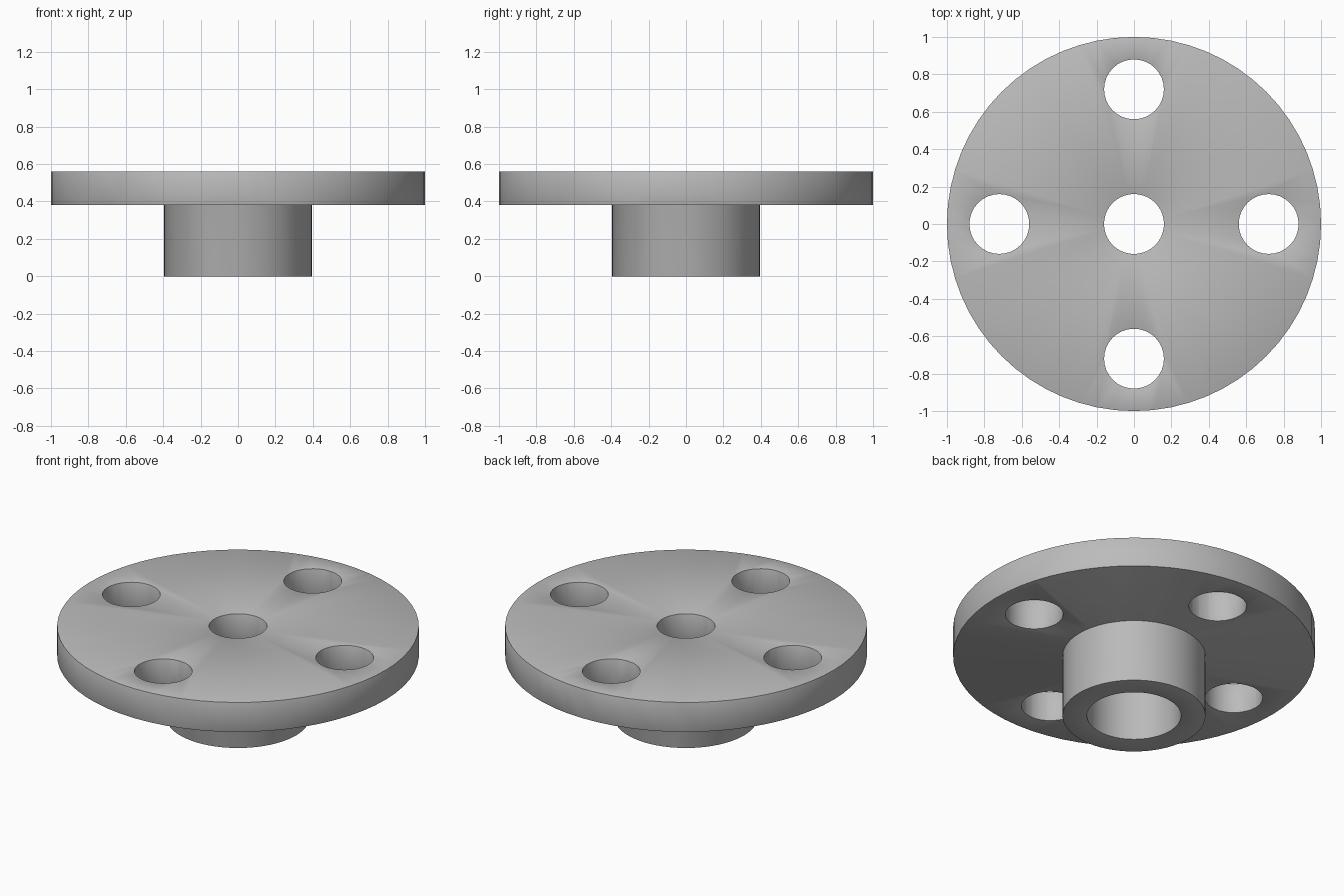
import bpy
import bmesh
from math import cos, sin, pi, radians
from mathutils import Matrix, Vector

if "Cube" in bpy.data.objects:
    bpy.data.objects.remove(bpy.data.objects["Cube"], do_unlink=True)

SIDES = 64
FLANGE_BOTTOM, TOP = 0.38, 0.56
BOLT_CIRCLE, HOLE = 0.72, 0.16

grey = bpy.data.materials.new("machined grey")
grey.use_nodes = True
colour = (0.5, 0.5, 0.5, 1)
grey.diffuse_color = colour
grey.node_tree.nodes["Principled BSDF"].inputs["Base Color"].default_value = colour


def add_object(name, bm):
    mesh = bpy.data.meshes.new(name)
    bmesh.ops.recalc_face_normals(bm, faces=bm.faces)
    bm.to_mesh(mesh)
    bm.free()
    obj = bpy.data.objects.new(name, mesh)
    bpy.context.collection.objects.link(obj)
    return obj


def lathe(name, profile):
    """Revolve a closed (radius, height) outline about the z axis."""
    bm = bmesh.new()
    verts = [bm.verts.new((r, 0, z)) for r, z in profile]
    edges = [bm.edges.new((v, verts[(i + 1) % len(verts)])) for i, v in enumerate(verts)]
    bmesh.ops.spin(bm, geom=verts + edges, cent=(0, 0, 0), axis=(0, 0, 1),
                   angle=2 * pi, steps=SIDES, use_merge=True)
    bmesh.ops.remove_doubles(bm, verts=bm.verts, dist=0.0001)
    return add_object(name, bm)


# Flange and hub with a stepped centre bore
flange = lathe("flange_with_hub", [
    (HOLE, TOP), (1.0, TOP), (1.0, FLANGE_BOTTOM), (0.395, FLANGE_BOTTOM),
    (0.395, 0), (0.26, 0), (0.26, FLANGE_BOTTOM), (HOLE, FLANGE_BOTTOM)])
flange.data.materials.append(grey)

# Four bolt hole cutters
bm = bmesh.new()
for i in range(4):
    a = i * pi / 2
    spot = Vector((cos(a) * BOLT_CIRCLE, sin(a) * BOLT_CIRCLE, TOP))
    bmesh.ops.create_cone(bm, cap_ends=True, segments=SIDES // 2, radius1=HOLE,
                          radius2=HOLE, depth=1, matrix=Matrix.Translation(spot))
cutter = add_object("bolt_hole_cutter", bm)
cutter.hide_render = True
cutter.hide_set(True)

cut = flange.modifiers.new("bolt holes", "BOOLEAN")
cut.operation = "DIFFERENCE"
cut.solver = "EXACT"
cut.object = cutter

# Softly rounded rims
bevel = flange.modifiers.new("rounded rims", "BEVEL")
bevel.width = 0.012
bevel.segments = 2
bevel.limit_method = "ANGLE"
bevel.angle_limit = radians(40)

# Bake the cuts and discard the cutter
bpy.context.view_layer.update()
graph = bpy.context.evaluated_depsgraph_get()
baked = bpy.data.meshes.new_from_object(flange.evaluated_get(graph))
flange.modifiers.clear()
flange.data = baked
bpy.data.objects.remove(cutter, do_unlink=True)

bpy.ops.object.select_all(action="DESELECT")
bpy.context.view_layer.objects.active = flange
flange.select_set(True)
bpy.ops.object.shade_smooth_by_angle(angle=radians(35))
